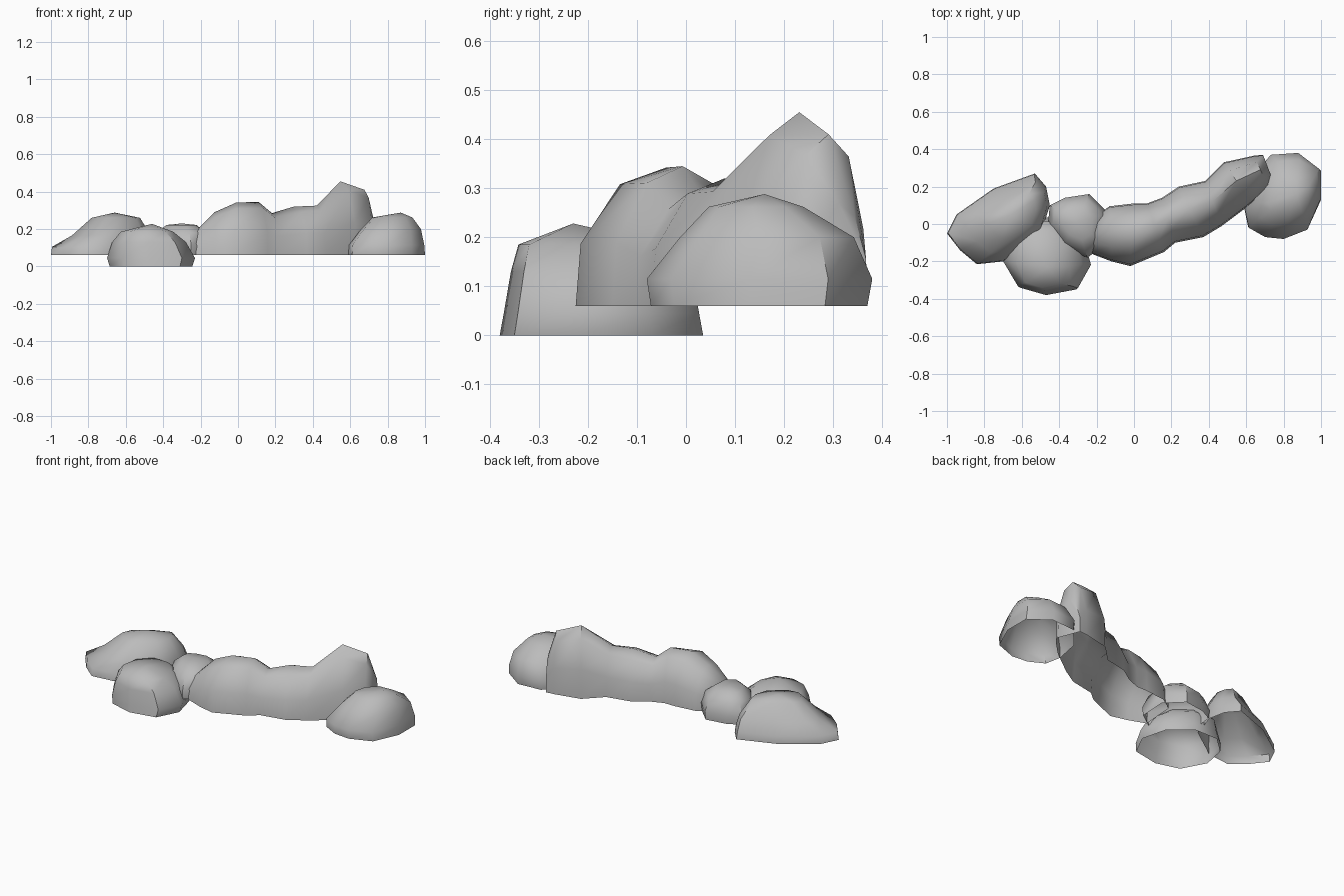
import bpy
import math

cube = bpy.data.objects.get("Cube")
if cube:
    bpy.data.objects.remove(cube, do_unlink=True)

# One plain stone colour
stone = bpy.data.materials.new("stone_grey")
stone.use_nodes = True
COLOUR = (0.5, 0.5, 0.5, 1)
stone.diffuse_color = COLOUR
bsdf = stone.node_tree.nodes["Principled BSDF"]
bsdf.inputs["Base Color"].default_value = COLOUR
bsdf.inputs["Roughness"].default_value = 0.9


def make_object(name, verts, faces):
    mesh = bpy.data.meshes.new(name)
    mesh.from_pydata(verts, [], faces)
    mesh.materials.append(stone)
    obj = bpy.data.objects.new(name, mesh)
    bpy.context.collection.objects.link(obj)
    bpy.ops.object.select_all(action='DESELECT')
    obj.select_set(True)
    bpy.context.view_layer.objects.active = obj
    bpy.ops.object.shade_smooth_by_angle(angle=math.radians(50))


def boulder(name, outline, rings, peak):
    """Open-bottomed dome: a counter-clockwise outline shrunk ring by ring
    (x scale, y scale, z, x shift, y shift) up to a peak."""
    n = len(outline)
    cx = sum(p[0] for p in outline) / n
    cy = sum(p[1] for p in outline) / n
    verts = [(cx + dx + (x - cx) * sx, cy + dy + (y - cy) * sy, z)
             for sx, sy, z, dx, dy in rings for x, y in outline]
    faces = []
    for r in range(len(rings) - 1):
        for i in range(n):
            a, b = r * n + i, r * n + (i + 1) % n
            faces.append((a, b, b + n, a + n))
    top = (len(rings) - 1) * n
    verts.append(peak)
    faces += [(top + i, top + (i + 1) % n, len(verts) - 1) for i in range(n)]
    make_object(name, verts, faces)


def ridge(name, sections, arch, base):
    """Open-bottomed loft: arches spanning front point to back point."""
    verts, faces = [], []
    n = len(arch)
    for fx, fy, bx, by, h in sections:
        for t, k in arch:
            verts.append((fx + (bx - fx) * t, fy + (by - fy) * t, base + (h - base) * k))
    for s in range(len(sections) - 1):
        for i in range(n - 1):
            a = s * n + i
            faces.append((a, a + n, a + n + 1, a + 1))
    last = (len(sections) - 1) * n
    faces.append(tuple(range(n)))
    faces.append(tuple(last + i for i in reversed(range(n))))
    make_object(name, verts, faces)


# Long central ridge with three humps
ridge("central_ridge", [
    (-0.225, -0.16, -0.21, 0.04, 0.20),
    (-0.12, -0.20, -0.13, 0.095, 0.29),
    (-0.02, -0.225, 0.00, 0.11, 0.342),
    (0.16, -0.15, 0.07, 0.11, 0.345),
    (0.22, -0.10, 0.15, 0.14, 0.285),
    (0.37, -0.07, 0.24, 0.20, 0.32),
    (0.47, -0.01, 0.38, 0.23, 0.325),
    (0.63, 0.11, 0.48, 0.33, 0.455),
    (0.72, 0.20, 0.64, 0.365, 0.41),
    (0.74, 0.24, 0.69, 0.37, 0.27),
], [(0, 0), (0.03, 0.45), (0.27, 0.88), (0.55, 1),
    (0.8, 0.87), (0.98, 0.45), (1, 0)], 0.06)

# Sloping boulder at the far end
boulder("right_boulder",
        [(-1, -0.05), (-0.93, -0.14), (-0.84, -0.215), (-0.70, -0.20), (-0.5, -0.06),
         (-0.45, 0.10), (-0.47, 0.20), (-0.53, 0.27), (-0.75, 0.19), (-0.95, 0.05)],
        [(1, 1, 0.06, 0, 0), (0.98, 0.98, 0.105, 0, 0), (0.77, 0.78, 0.165, 0.045, 0.01),
         (0.47, 0.5, 0.26, 0.065, 0.02)],
        (-0.66, 0.05, 0.288))

# Lowest boulder, in front
boulder("front_boulder",
        [(-0.70, -0.20), (-0.62, -0.34), (-0.47, -0.38), (-0.30, -0.35), (-0.23, -0.22),
         (-0.27, -0.07), (-0.40, 0.035), (-0.56, 0.035), (-0.67, -0.06)],
        [(0.94, 1, 0, 0, 0), (1, 0.96, 0.045, 0, 0), (0.84, 0.89, 0.13, -0.01, 0),
         (0.6, 0.72, 0.185, -0.02, -0.02)],
        (-0.46, -0.23, 0.228))

# Small filler boulder between the others
boulder("small_boulder",
        [(-0.46, 0), (-0.38, -0.12), (-0.25, -0.18), (-0.15, -0.11), (-0.14, 0.06),
         (-0.24, 0.16), (-0.37, 0.14), (-0.45, 0.10)],
        [(0.97, 0.97, 0.06, 0, 0), (1, 1, 0.11, 0, 0), (0.83, 0.83, 0.18, 0, 0),
         (0.5, 0.5, 0.222, 0, 0)],
        (-0.30, 0.01, 0.23))

# Rounded boulder at the other end
boulder("left_boulder",
        [(0.59, 0.08), (0.61, -0.02), (0.70, -0.07), (0.80, -0.08), (0.93, -0.03),
         (1, 0.13), (1, 0.29), (0.88, 0.38), (0.73, 0.37), (0.62, 0.24)],
        [(1, 0.96, 0.06, 0, 0), (0.98, 1, 0.115, 0, 0), (0.78, 0.77, 0.2, 0.025, 0.02),
         (0.52, 0.42, 0.262, 0.035, 0.005)],
        (0.87, 0.16, 0.288))
